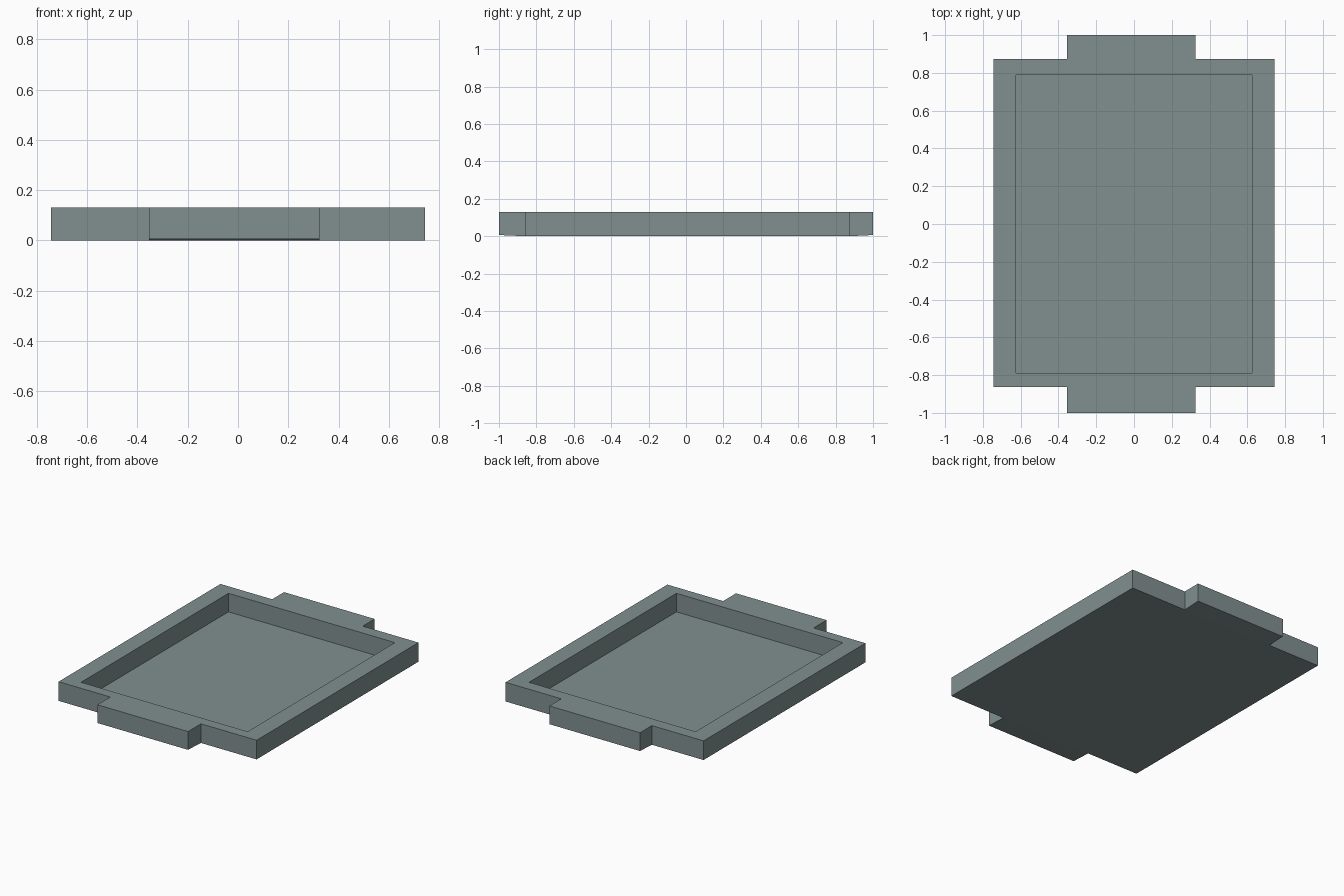
import bpy, bmesh

if "Cube" in bpy.data.objects:
    bpy.data.objects.remove(bpy.data.objects["Cube"])

W, H, FLOOR = 0.743, 0.13, 0.004      # half width, height, floor level
Y0, Y1 = -0.862, 0.873                # ends of the rim
TX0, TX1 = -0.355, 0.325              # tab sides
IX, IY = 0.625, 0.79                  # half size of the recess
LIFT = 0.006                          # rise of the tab underside at its tip


def finish(bm, name):
    bmesh.ops.recalc_face_normals(bm, faces=bm.faces[:])
    mesh = bpy.data.meshes.new(name)
    bm.to_mesh(mesh)
    bm.free()
    obj = bpy.data.objects.new(name, mesh)
    bpy.context.collection.objects.link(obj)
    return obj


bm = bmesh.new()


def ring(points, z):
    return [bm.verts.new((x, y, z)) for x, y in points]


# Outer outline with the tab corners included, and the recess outline
outer = [(-W, Y0), (TX0, Y0), (TX1, Y0), (W, Y0),
         (W, Y1), (TX1, Y1), (TX0, Y1), (-W, Y1)]
inner = [(-IX, -IY), (IX, -IY), (IX, IY), (-IX, IY)]
bottom, top = ring(outer, 0), ring(outer, H)
rim, floor = ring(inner, H), ring(inner, FLOOR)

# Underside and recess floor
bm.faces.new(bottom)
bm.faces.new(floor)

# Outer walls, left open where the tabs join
for i in range(8):
    if i not in (1, 5):
        j = (i + 1) % 8
        bm.faces.new((bottom[i], bottom[j], top[j], top[i]))

# Recess walls and rim top
spans = [(0, 1, 2, 3), (3, 4), (4, 5, 6, 7), (7, 0)]
for i, span in enumerate(spans):
    j = (i + 1) % 4
    bm.faces.new((rim[i], rim[j], floor[j], floor[i]))
    bm.faces.new([top[k] for k in span] + [rim[j], rim[i]])

# End tabs with a slightly rising underside
for a, b, tip in ((1, 2, -1.0), (6, 5, 1.0)):
    low = ring([(TX0, tip), (TX1, tip)], LIFT)
    high = ring([(TX0, tip), (TX1, tip)], H)
    bm.faces.new((top[a], top[b], high[1], high[0]))
    bm.faces.new((bottom[a], bottom[b], low[1], low[0]))
    bm.faces.new((low[0], low[1], high[1], high[0]))
    bm.faces.new((bottom[a], low[0], high[0], top[a]))
    bm.faces.new((bottom[b], low[1], high[1], top[b]))

tray = finish(bm, "tray")

# Dark blue-grey finish
mat = bpy.data.materials.new("slate")
mat.diffuse_color = (0.22, 0.28, 0.28, 1)
mat.use_nodes = True
mat.node_tree.nodes["Principled BSDF"].inputs["Base Color"].default_value = mat.diffuse_color
tray.data.materials.append(mat)
